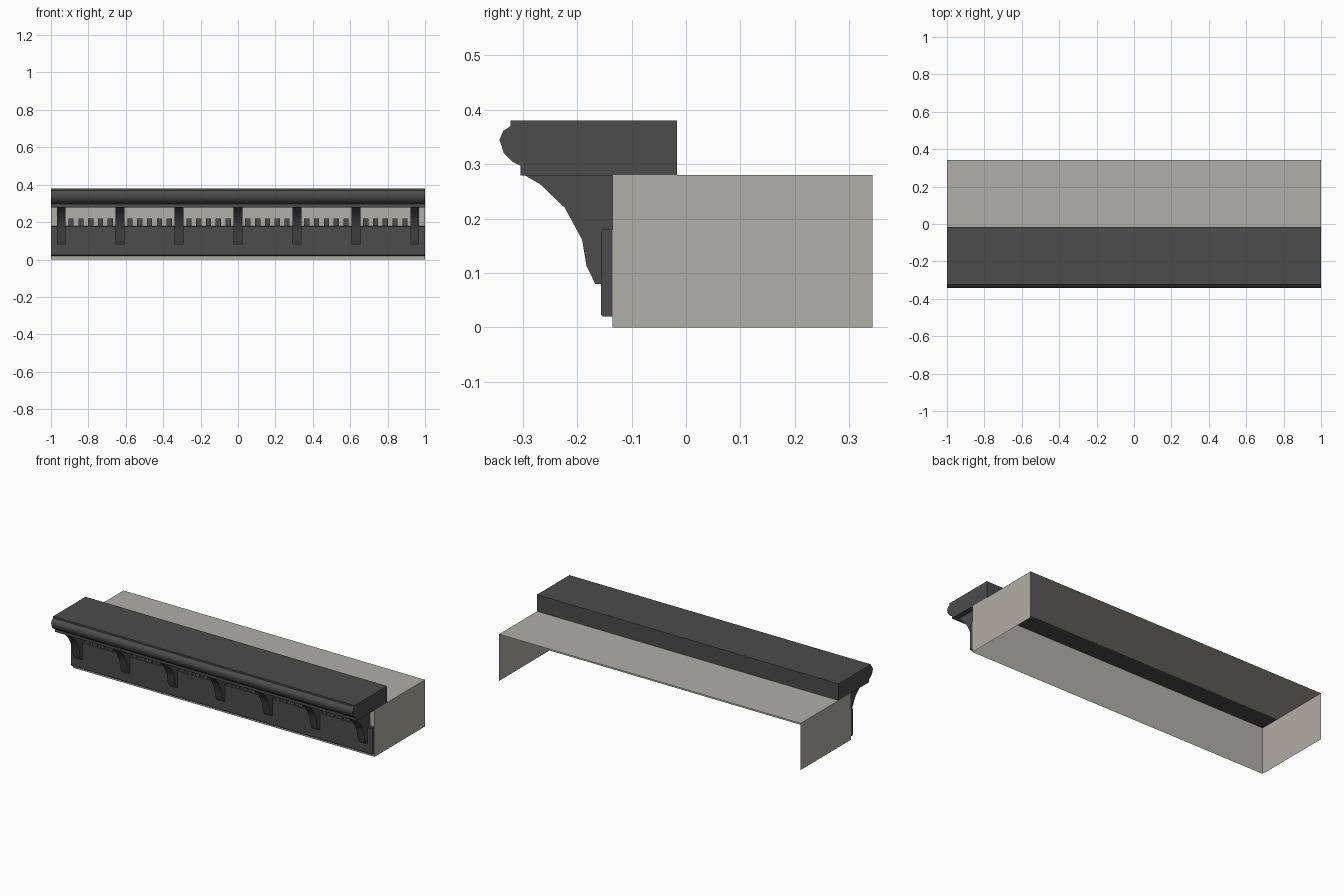
import bpy, bmesh, math

if "Cube" in bpy.data.objects:
    bpy.data.objects.remove(bpy.data.objects["Cube"])


def material(name, rgb):
    m = bpy.data.materials.new(name)
    m.diffuse_color = (*rgb, 1)
    m.use_nodes = True
    m.node_tree.nodes["Principled BSDF"].inputs["Base Color"].default_value = m.diffuse_color
    return m


STONE = material("pale_stone", (0.44, 0.425, 0.385))
DARK = material("dark_trim", (0.072, 0.072, 0.072))
BACK = -0.1355  # trim backs sit just behind the wall face


def add_object(name, bm, mat):
    bmesh.ops.recalc_face_normals(bm, faces=bm.faces)
    me = bpy.data.meshes.new(name)
    bm.to_mesh(me)
    bm.free()
    me.materials.append(mat)
    ob = bpy.data.objects.new(name, me)
    bpy.context.collection.objects.link(ob)
    return ob


def extrude_profile(name, profile, x0, x1, mat, smooth=False):
    """Sweep a (y, z) profile along x."""
    bm = bmesh.new()
    face = bm.faces.new([bm.verts.new((x0, y, z)) for y, z in profile])
    ext = bmesh.ops.extrude_face_region(bm, geom=[face], use_keep_orig=True)
    verts = [v for v in ext["geom"] if isinstance(v, bmesh.types.BMVert)]
    bmesh.ops.translate(bm, verts=verts, vec=(x1 - x0, 0, 0))
    ob = add_object(name, bm, mat)
    if smooth:
        bpy.ops.object.select_all(action='DESELECT')
        ob.select_set(True)
        bpy.context.view_layer.objects.active = ob
        bpy.ops.object.shade_smooth_by_angle(angle=math.radians(42))
    return ob


def rect(y0, y1, z0, z1):
    return [(y0, z0), (y0, z1), (y1, z1), (y1, z0)]


# Wall block: a shell open at the back and the bottom
bm = bmesh.new()
bmesh.ops.create_cube(bm, size=1)
for v in bm.verts:
    v.co = (v.co.x * 2, -0.135 + (v.co.y + 0.5) * 0.478, (v.co.z + 0.5) * 0.28)
bm.normal_update()
bmesh.ops.delete(bm, geom=[f for f in bm.faces if f.normal.y > 0.5 or f.normal.z < -0.5],
                 context='FACES')
add_object("wall_block", bm, STONE)

# Cornice with rounded nose
extrude_profile("cornice", [
    (-0.017, 0.2795), (-0.017, 0.38), (-0.323, 0.38), (-0.323, 0.37),
    (-0.336, 0.361), (-0.343, 0.345), (-0.335, 0.32), (-0.320, 0.305),
    (-0.304, 0.297), (-0.304, 0.2795)], -1, 1, DARK, smooth=True)

# Frieze board with small chamfers on its front edges
extrude_profile("frieze_board", [
    (BACK, 0.02), (BACK, 0.18), (-0.153, 0.18), (-0.156, 0.177),
    (-0.156, 0.023), (-0.153, 0.02)], -1, 1, DARK)

# Corbels under the cornice
SPACING = 0.315
corbel = [(BACK, 0.08), (-0.167, 0.08), (-0.183, 0.113), (-0.191, 0.161),
          (-0.223, 0.22), (-0.268, 0.263), (-0.297, 0.28), (BACK, 0.28)]
for i in range(-3, 4):
    x = i * SPACING
    extrude_profile(f"corbel_{i + 4}", corbel, x - 0.024, x + 0.024, DARK, smooth=True)

# Dentils, five between each pair of corbels
for i in range(-3, 3):
    for k in range(1, 6):
        x = (i + k / 6) * SPACING
        extrude_profile(f"dentil_{i + 4}_{k}", rect(-0.158, BACK, 0.18, 0.22),
                        x - 0.014, x + 0.014, DARK)
